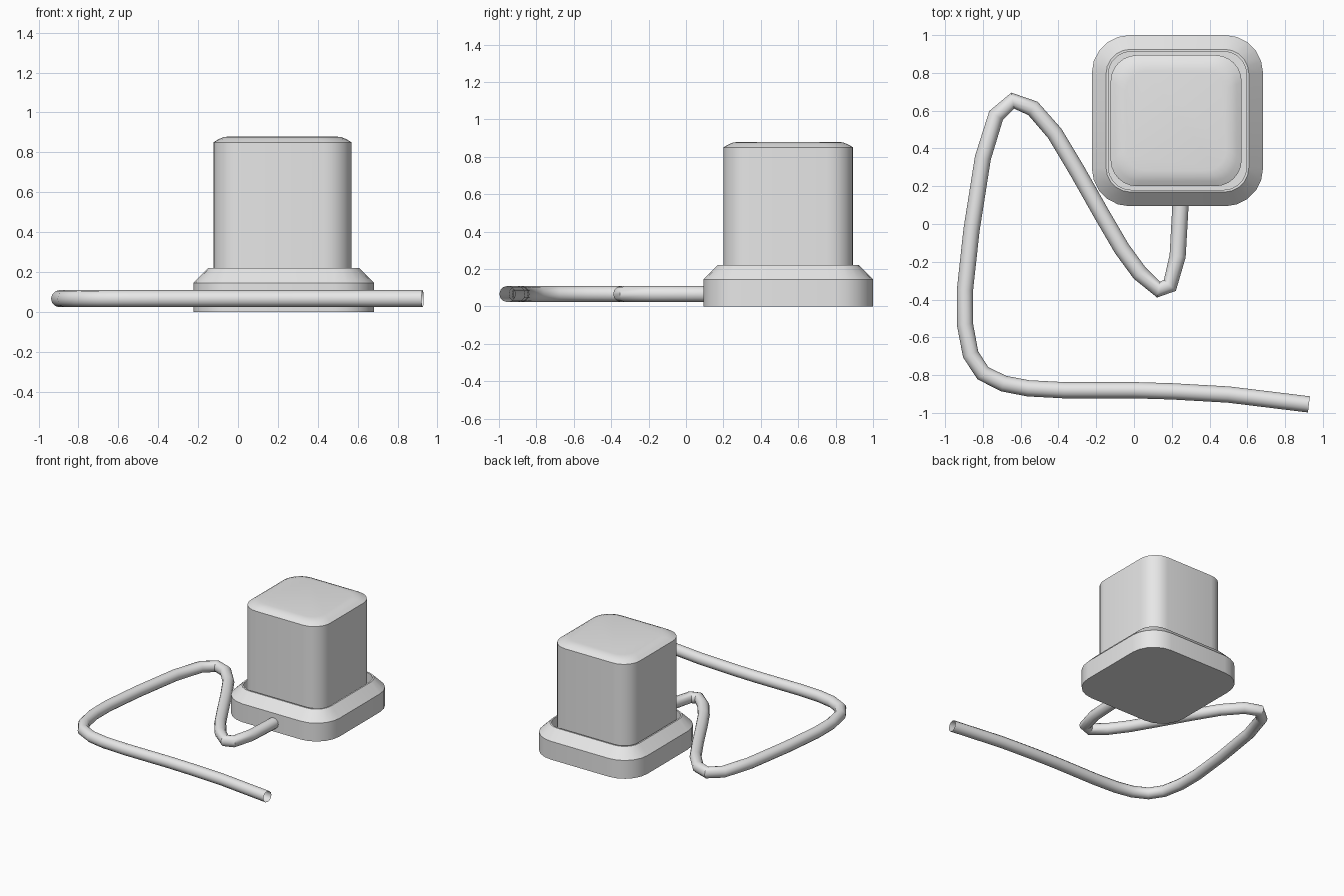
import bpy, bmesh, math

if "Cube" in bpy.data.objects:
    bpy.data.objects.remove(bpy.data.objects["Cube"])

grey = bpy.data.materials.new("plain_grey")
grey.diffuse_color = (0.8, 0.8, 0.8, 1)
grey.use_nodes = True
grey.node_tree.nodes["Principled BSDF"].inputs["Base Color"].default_value = grey.diffuse_color


def finish(obj, angle):
    bpy.ops.object.select_all(action='DESELECT')
    obj.select_set(True)
    bpy.context.view_layer.objects.active = obj
    bpy.ops.object.shade_smooth_by_angle(angle=math.radians(angle))


def rounded_stack(name, cx, cy, rings, segs):
    """Stack of rounded squares; each ring is (half width, corner radius, z)."""
    bm = bmesh.new()
    loops = []
    for half, r, z in rings:
        loop = []
        for q in range(4):
            mid = math.pi / 4 + q * math.pi / 2
            ox = math.copysign(half - r, math.cos(mid))
            oy = math.copysign(half - r, math.sin(mid))
            for i in range(segs + 1):
                a = (q + i / segs) * math.pi / 2
                loop.append(bm.verts.new((cx + ox + r * math.cos(a), cy + oy + r * math.sin(a), z)))
        loops.append(loop)
    n = len(loops[0])
    for lo, hi in zip(loops, loops[1:]):
        for i in range(n):
            j = (i + 1) % n
            bm.faces.new((lo[i], lo[j], hi[j], hi[i]))
    bm.faces.new(loops[0][::-1])
    bm.faces.new(loops[-1])
    me = bpy.data.meshes.new(name)
    bm.to_mesh(me)
    bm.free()
    me.materials.append(grey)
    obj = bpy.data.objects.new(name, me)
    bpy.context.collection.objects.link(obj)
    finish(obj, 25)
    return obj


# Base tray: upright wall, chamfer, rim and recessed floor
rounded_stack("base", 0.23, 0.547, [
    (0.453, 0.2, 0.0), (0.453, 0.2, 0.145), (0.378, 0.13, 0.22),
    (0.366, 0.12, 0.22), (0.366, 0.12, 0.13)], 5)

# Main block with softened top edge
rounded_stack("block", 0.223, 0.547, [
    (0.347, 0.14, 0.13), (0.347, 0.14, 0.85), (0.32, 0.13, 0.866),
    (0.295, 0.12, 0.876), (0.265, 0.11, 0.88)], 6)

# Cable lying on the ground, open at the end
path = [(0.245, 0.12), (0.245, 0.08), (0.231, -0.17), (0.19, -0.325), (0.13, -0.347),
        (0.03, -0.26), (-0.065, -0.13), (-0.17, 0.05), (-0.30, 0.28), (-0.42, 0.48),
        (-0.535, 0.612), (-0.642, 0.653), (-0.73, 0.575), (-0.80, 0.35), (-0.86, -0.03),
        (-0.895, -0.35), (-0.895, -0.53), (-0.865, -0.69), (-0.80, -0.79),
        (-0.69, -0.845), (-0.56, -0.87), (-0.37, -0.88), (0.0, -0.88), (0.2, -0.886),
        (0.5, -0.903), (0.926, -0.955)]
cu = bpy.data.curves.new("cable", 'CURVE')
cu.dimensions = '3D'
cu.bevel_depth = 0.043
cu.bevel_resolution = 4
sp = cu.splines.new('POLY')
sp.points.add(len(path) - 1)
for p, (x, y) in zip(sp.points, path):
    p.co = (x, y, 0.066, 1)
cu.materials.append(grey)
cable = bpy.data.objects.new("cable", cu)
bpy.context.collection.objects.link(cable)
bpy.ops.object.select_all(action='DESELECT')
cable.select_set(True)
bpy.context.view_layer.objects.active = cable
bpy.ops.object.convert(target='MESH')
finish(bpy.context.view_layer.objects.active, 40)
